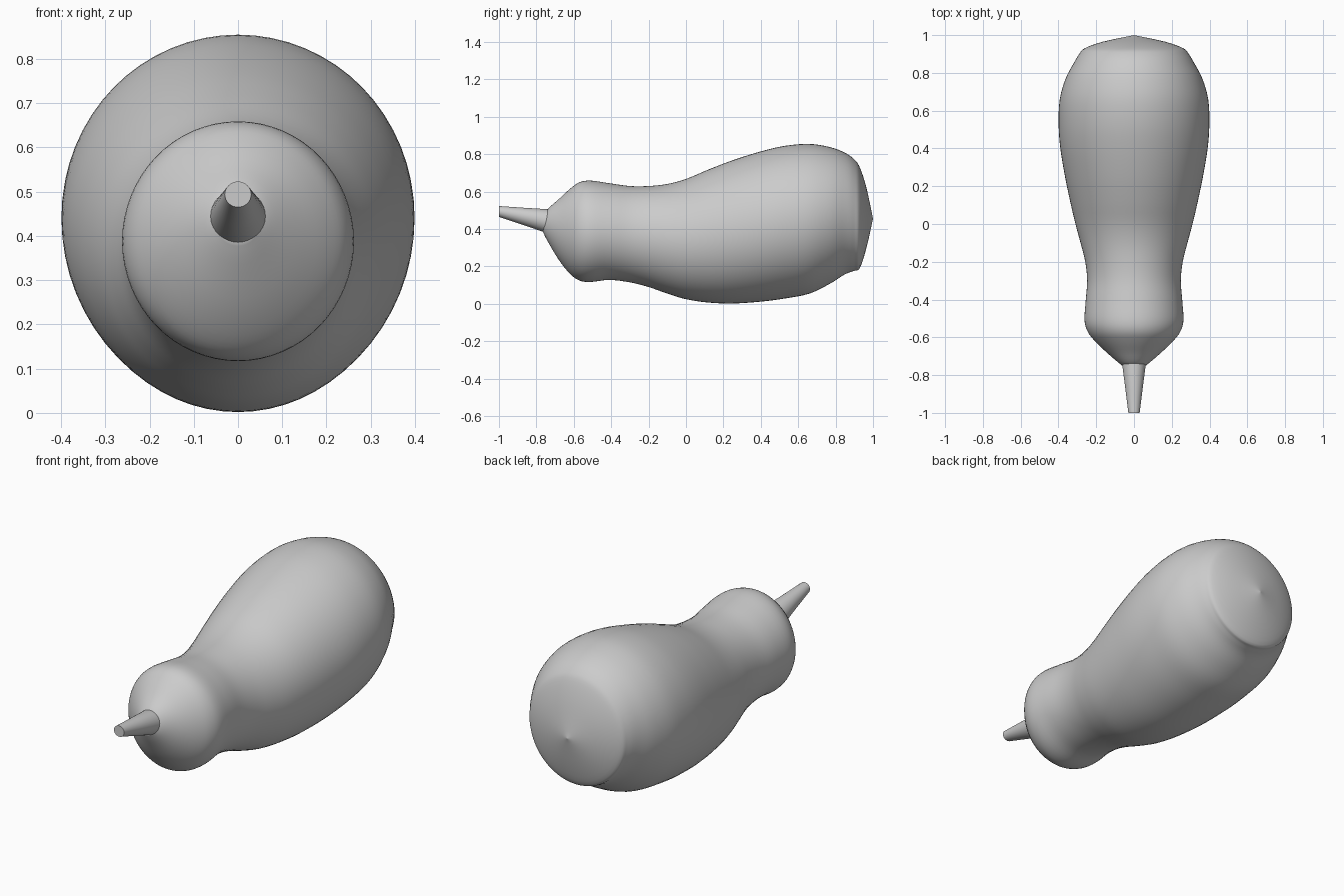
import bpy, math
from mathutils import Vector

if "Cube" in bpy.data.objects:
    bpy.data.objects.remove(bpy.data.objects["Cube"])

grey = bpy.data.materials.new("plain grey")
grey.diffuse_color = (0.6, 0.6, 0.6, 1)
grey.use_nodes = True
grey.node_tree.nodes["Principled BSDF"].inputs["Base Color"].default_value = grey.diffuse_color


def loft(name, rings, angle):
    """Skin a list of equal-length rings and cap both ends."""
    n = len(rings[0])
    verts = [v for r in rings for v in r]
    faces = []
    for i in range(len(rings) - 1):
        for j in range(n):
            k = (j + 1) % n
            faces.append((i * n + j, i * n + k, (i + 1) * n + k, (i + 1) * n + j))
    faces.append(tuple(reversed(range(n))))
    faces.append(tuple(range((len(rings) - 1) * n, len(rings) * n)))
    mesh = bpy.data.meshes.new(name)
    mesh.from_pydata(verts, [], faces)
    mesh.materials.append(grey)
    mesh.validate()
    obj = bpy.data.objects.new(name, mesh)
    bpy.context.collection.objects.link(obj)
    bpy.ops.object.select_all(action='DESELECT')
    obj.select_set(True)
    bpy.context.view_layer.objects.active = obj
    bpy.ops.object.mode_set(mode='EDIT')
    bpy.ops.mesh.select_all(action='SELECT')
    bpy.ops.mesh.normals_make_consistent(inside=False)
    bpy.ops.object.mode_set(mode='OBJECT')
    bpy.ops.object.shade_smooth_by_angle(angle=math.radians(angle))
    return obj


def ellipse(y, top, bottom, half, n=64):
    c, r = (top + bottom) / 2, (top - bottom) / 2
    return [(half * math.cos(a), y, c + r * math.sin(a))
            for a in (2 * math.pi * j / n for j in range(n))]


# Body profile: y, top z, bottom z, half width
P = [(-.765, .45, .385, .04), (-.74, .505, .335, .075), (-.68, .56, .235, .145),
     (-.62, .615, .16, .207), (-.57, .65, .125, .245), (-.51, .659, .117, .262),
     (-.41, .645, .128, .256), (-.3, .63, .115, .248), (-.2, .63, .09, .258),
     (-.1, .641, .055, .283), (0, .668, .025, .31), (.12, .718, .007, .338),
     (.25, .768, .002, .365), (.4, .815, .012, .39), (.53, .845, .029, .399),
     (.66, .855, .055, .393), (.77, .838, .108, .362), (.85, .808, .158, .32),
     (.9, .772, .177, .29), (.93, .728, .192, .262), (.965, .62, .3, .165),
     (.999, .458, .452, .004)]

rings = []
for i in range(len(P) - 1):
    a, b, c, d = (Vector(P[max(0, min(len(P) - 1, i + k))]) for k in (-1, 0, 1, 2))
    for s in range(4):
        t = s / 4
        q = 0.5 * (2 * b + (c - a) * t + (2 * a - 5 * b + 4 * c - d) * t * t
                   + (3 * b - a - 3 * c + d) * t ** 3)
        rings.append(ellipse(*q))
rings.append(ellipse(*P[-1]))
rings.append(ellipse(1.0, .4551, .4549, .0002))
loft("body", rings, 60)

# Tapered beak, its root sunk into the head
beak = []
for y, top, bottom, half in ((-1, .523, .465, .03), (-.87, .514, .422, .046),
                             (-.74, .506, .377, .063), (-.7, .5, .372, .065)):
    beak.append(ellipse(y, top, bottom, half, 32))
loft("beak", beak, 35)
